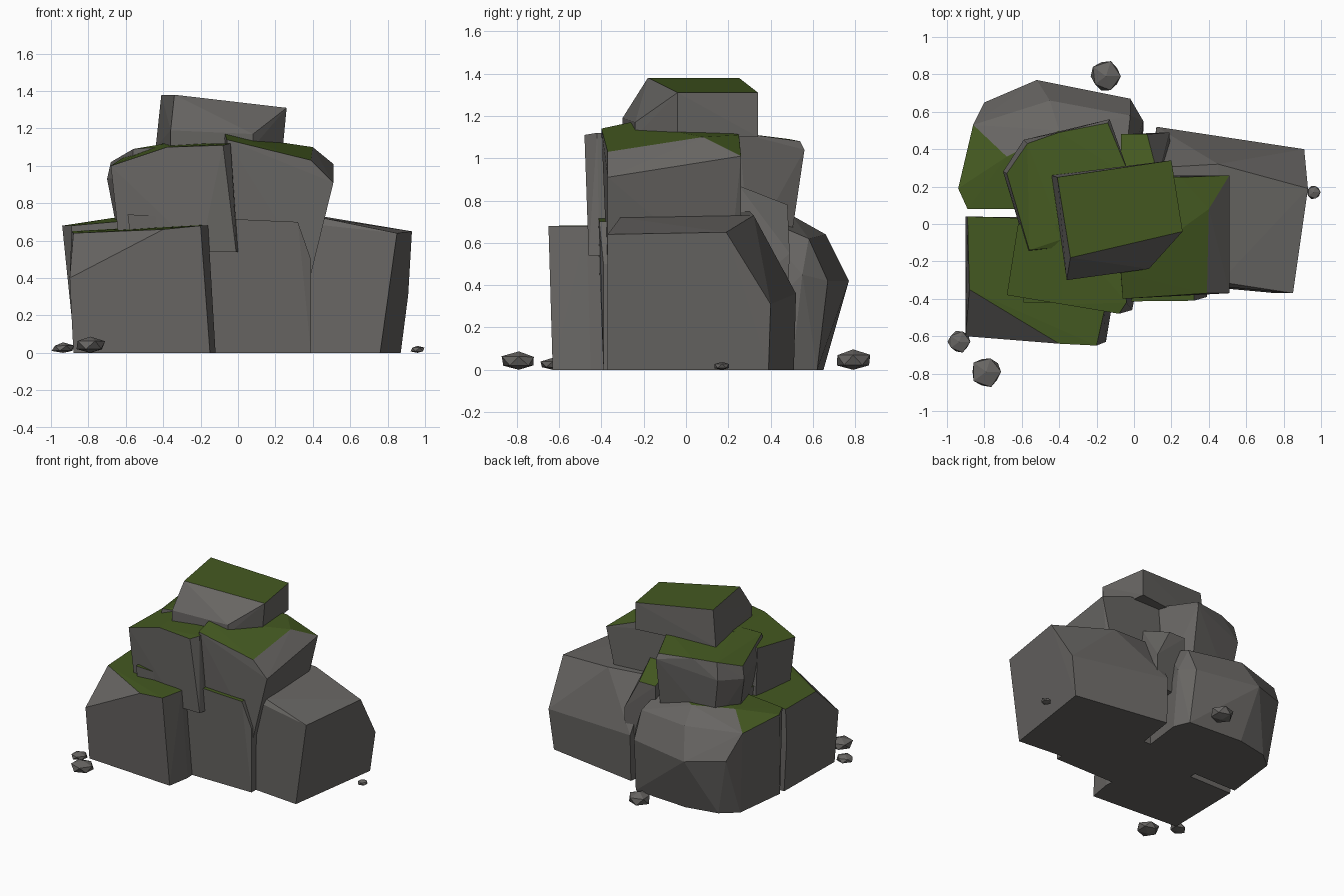
import bpy
import bmesh
import random
from mathutils import Vector

random.seed(4)
default_cube = bpy.data.objects.get("Cube")
if default_cube:
    bpy.data.objects.remove(default_cube, do_unlink=True)


def make_material(name, colour):
    material = bpy.data.materials.new(name)
    material.use_nodes = True
    material.diffuse_color = colour
    shader = material.node_tree.nodes["Principled BSDF"]
    shader.inputs["Base Color"].default_value = colour
    shader.inputs["Roughness"].default_value = 0.9
    return material


STONE = make_material("grey stone", (.138, .132, .125, 1))
MOSS = make_material("green moss", (.058, .1, .015, 1))


def hull_object(name, corners, mossy, max_back_lean=1):
    """Chiselled stone: hull around its corners, moss on the faces that look up."""
    bm = bmesh.new()
    for corner in corners:
        bm.verts.new(corner)
    result = bmesh.ops.convex_hull(bm, input=bm.verts[:])
    inside = {v for key in ("geom_interior", "geom_unused")
              for v in result[key] if isinstance(v, bmesh.types.BMVert)}
    bmesh.ops.delete(bm, geom=list(inside), context="VERTS")
    bmesh.ops.dissolve_limit(bm, angle_limit=.03, verts=bm.verts[:], edges=bm.edges[:])
    bmesh.ops.recalc_face_normals(bm, faces=bm.faces[:])
    bm.normal_update()
    for face in bm.faces:
        faces_up = face.normal.z > .8 and face.normal.y < max_back_lean
        face.material_index = 1 if mossy and faces_up else 0
        face.smooth = False
    mesh = bpy.data.meshes.new(name)
    bm.to_mesh(mesh)
    bm.free()
    mesh.materials.append(STONE)
    mesh.materials.append(MOSS)
    stone = bpy.data.objects.new(name, mesh)
    bpy.context.scene.collection.objects.link(stone)
    return stone


def boulder(name, base_height, base_outline, upper_corners, mossy=True, max_back_lean=1):
    base = [(x, y, base_height) for x, y in base_outline]
    return hull_object(name, base + upper_corners, mossy, max_back_lean)


def pebble(name, x, y, width, height):
    """Small faceted stone resting on the ground."""
    bm = bmesh.new()
    bmesh.ops.create_icosphere(bm, subdivisions=1, radius=1)
    corners = []
    for vert in bm.verts:
        p = vert.co * random.uniform(.88, 1.08)
        corners.append(Vector((x + p.x * width, y + p.y * width,
                               max(0, height * (p.z * .55 + .45)))))
    bm.free()
    return hull_object(name, corners, mossy=False)


# Ground tier: four large stones
boulder("right_boulder", 0,
        [(0, -.3), (.76, -.37), (.87, .39), (.12, .51)],
        [(.91, .4, .31), (.12, .52, .36),
         (.85, -.37, .64), (.93, .19, .65), (.45, .32, .73),
         (.46, -.31, .72), (.1, -.3, .72), (.1, .3, .75)],
        mossy=False)

boulder("front_left_boulder", 0,
        [(-.88, -.58), (-.15, -.63), (-.12, -.45), (-.15, .03), (-.87, .03)],
        [(-.9, -.6, .4), (-.9, .04, .4),
         (-.4, -.64, .66), (-.2, -.65, .68), (-.16, -.47, .68),
         (-.2, .02, .69), (-.89, .04, .65), (-.88, -.35, .64)])

boulder("back_left_boulder", 0,
        [(-.87, .08), (-.82, .5), (-.7, .6), (-.45, .65), (0, .62), (.05, .5), (0, .08)],
        [(-.8, .65, .45), (-.52, .77, .42), (-.02, .67, .42), (.05, .55, .45),
         (-.86, .53, .64), (-.45, .66, .64), (-.02, .58, .62),
         (-.94, .19, .68), (-.68, .36, .72), (-.4, .5, .73),
         (-.05, .3, .74), (-.89, .08, .68), (-.1, .08, .75)],
        max_back_lean=.25)

boulder("middle_boulder", 0,
        [(-.5, -.39), (.39, -.39), (.39, .2), (-.5, .2)],
        [(.39, -.39, .5), (.39, .2, .5),
         (-.59, -.42, .74), (.32, -.41, .7), (.32, .2, .7), (-.59, .2, .74)])

# Second tier: ledges resting on the ground stones
boulder("front_left_ledge", .54,
        [(-.63, -.37), (-.2, -.46), (-.01, -.46), (0, -.41), (-.05, .1), (-.6, 0)],
        [(-.68, -.38, 1), (-.38, -.43, 1.1), (-.08, -.48, 1.11),
         (-.04, -.42, 1.12), (-.08, 0, 1.12), (-.4, 0, 1.12), (-.62, 0, 1.04)])

boulder("back_left_ledge", .57,
        [(-.63, .25), (-.5, -.1), (-.53, .42), (-.13, .49), (-.04, .3), (-.1, -.05)],
        [(-.7, .28, .93), (-.59, .45, .95), (-.13, .56, 1.04), (-.57, -.15, .95),
         (-.68, .27, 1.02), (-.57, .43, 1.08), (-.4, .49, 1.09), (-.14, .54, 1.08),
         (-.02, .25, 1.12), (-.56, -.14, 1.09), (-.38, -.08, 1.12), (-.1, -.1, 1.12)])

boulder("right_ledge", .42,
        [(.39, -.37), (.39, .2), (0, .2), (0, -.37)],
        [(.51, -.37, .91), (.51, .26, 1.01), (.44, .26, .72), (-.05, .26, .72),
         (.39, -.37, 1.03), (.4, .08, 1.1), (.25, .25, 1.11),
         (-.06, -.4, 1.14), (-.07, -.26, 1.17), (-.1, .1, 1.16), (-.05, .25, 1.12)])

boulder("back_step", .3,
        [(-.07, .2), (.2, .2), (.19, .48), (-.07, .46)],
        [(.19, .49, .55), (-.07, .48, .78), (.07, .48, .78),
         (.13, .25, .87), (-.07, .25, .87)])

# Capstone
boulder("capstone", 1.1,
        [(-.44, .26), (-.36, -.3), (.08, -.24), (.24, -.04), (.2, .34)],
        [(-.36, -.3, 1.19), (.08, -.24, 1.17),
         (-.41, .25, 1.38), (-.34, -.18, 1.38), (.26, -.04, 1.31), (.2, .34, 1.31)])

# Loose pebbles around the base
pebble("front_left_pebble", -.79, -.79, .09, .09)
pebble("left_pebble", -.935, -.63, .065, .055)
pebble("back_pebble", -.15, .79, .09, .1)
pebble("right_pebble", .96, .17, .04, .04)
